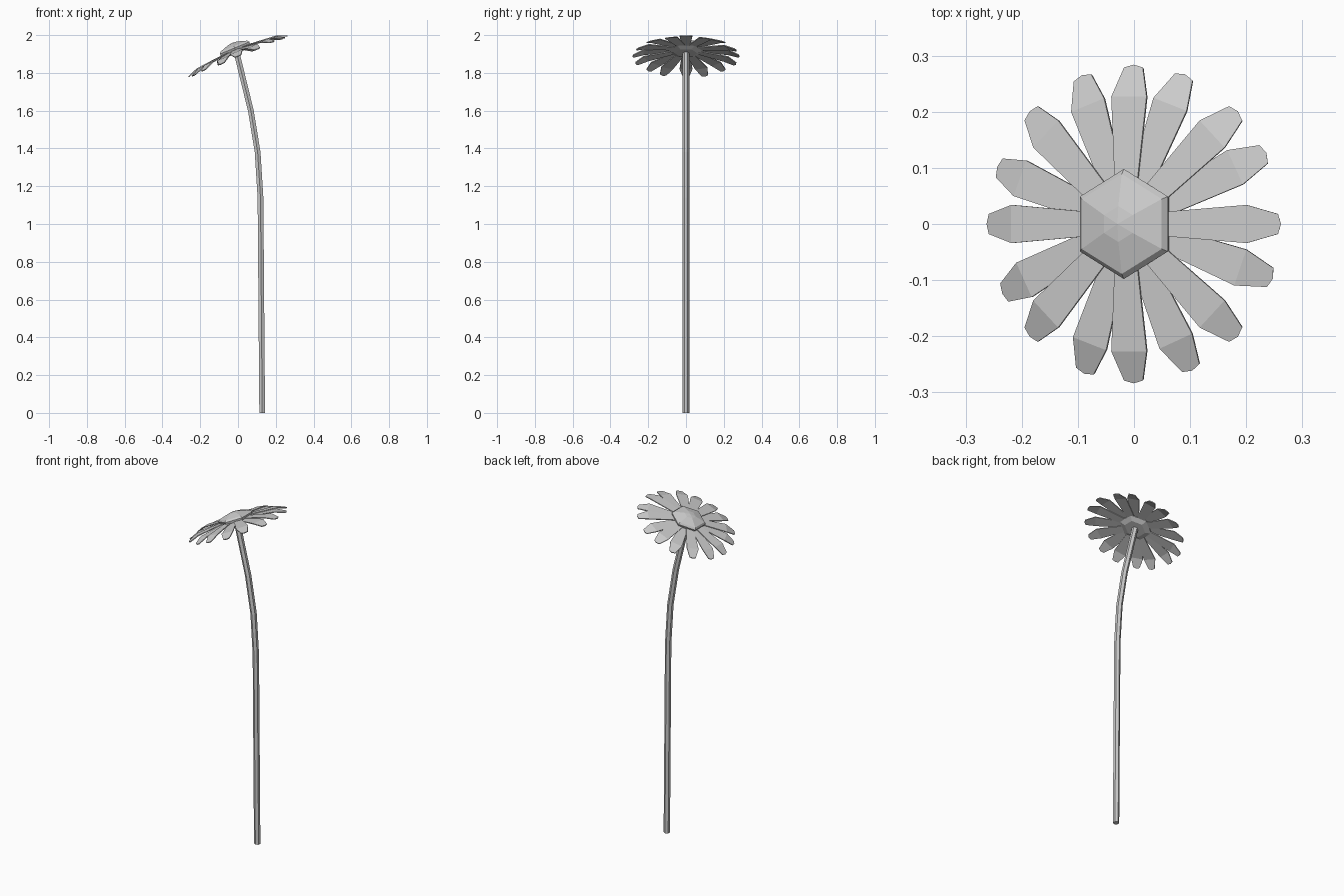
import bpy, bmesh, math
from mathutils import Vector, Matrix

cube = bpy.data.objects.get("Cube")
if cube:
    bpy.data.objects.remove(cube, do_unlink=True)

grey = bpy.data.materials.new("plain_grey")
grey.use_nodes = True
colour = (0.6, 0.6, 0.6, 1)
grey.diffuse_color = colour
grey.node_tree.nodes["Principled BSDF"].inputs["Base Color"].default_value = colour

# Flower head frame: tilted so its face leans towards -x
HEAD = Matrix.Translation((-0.018, 0, 1.932)) @ Matrix.Rotation(math.radians(-22.5), 4, 'Y')


def finish(name, bm, matrix=Matrix()):
    bmesh.ops.recalc_face_normals(bm, faces=bm.faces)
    bm.transform(matrix)
    mesh = bpy.data.meshes.new(name)
    bm.to_mesh(mesh)
    bm.free()
    mesh.materials.append(grey)
    obj = bpy.data.objects.new(name, mesh)
    bpy.context.collection.objects.link(obj)
    return obj


def hexagon(bm, radius, place):
    angles = [math.radians(30 + 60 * k) for k in range(6)]
    return [bm.verts.new(place @ Vector((radius * math.cos(a), radius * math.sin(a), 0)))
            for a in angles]


def bridge(bm, low, high):
    for k in range(6):
        n = (k + 1) % 6
        bm.faces.new((low[k], low[n], high[n], high[k]))


# Stem: six-sided tube along a bent path
path = [Vector((x, 0, z)) for x, z in
        [(0.128, 0), (0.119, 1.14), (0.104, 1.38), (0.068, 1.6), (-0.008, 1.91)]]
bm = bmesh.new()
rings = []
for i, p in enumerate(path):
    d = (path[min(i + 1, len(path) - 1)] - path[max(i - 1, 0)]).normalized()
    tilt = math.atan2(d.x, d.z) if i else 0
    place = Matrix.Translation(p) @ Matrix.Rotation(tilt, 4, 'Y')
    rings.append(hexagon(bm, 0.0175, place))
for low, high in zip(rings, rings[1:]):
    bridge(bm, low, high)
bm.faces.new(rings[0])
bm.faces.new(rings[-1])
finish("stem", bm)

# Flower centre: bevelled hexagonal button with a shallow dome
bm = bmesh.new()
rings = [hexagon(bm, r, Matrix.Translation((0, 0, h))) for r, h in
         [(0.06, -0.03), (0.092, -0.018), (0.098, 0), (0.089, 0.01), (0.032, 0.026)]]
for low, high in zip(rings, rings[1:]):
    bridge(bm, low, high)
bm.faces.new(rings[0])
apex = bm.verts.new((0, 0, 0.03))
for k in range(6):
    bm.faces.new((rings[-1][k], rings[-1][(k + 1) % 6], apex))
finish("flower_centre", bm, HEAD)


# Petals: narrow at the base, widest at the shoulder, with a drooping blunt tip
def petal(name, angle, lift):
    bm = bmesh.new()
    rows = []
    for r, half, h in [(0.04, 0.019, -0.006), (0.227, 0.034, -0.023), (0.279, 0.018, -0.044)]:
        rows.append([bm.verts.new((r, s * half, h + lift)) for s in (-1, 1)])
    for a, b in zip(rows, rows[1:]):
        bm.faces.new((a[0], b[0], b[1], a[1]))
    point = bm.verts.new((0.284, 0, -0.046 + lift))
    bm.faces.new((rows[-1][0], point, rows[-1][1]))
    obj = finish(name, bm, HEAD @ Matrix.Rotation(math.radians(angle), 4, 'Z'))
    solid = obj.modifiers.new("thickness", 'SOLIDIFY')
    solid.thickness = 0.005
    solid.offset = -1


# Main petals are evenly spaced, those between them are slightly turned and lower
for k in range(8):
    petal(f"main_petal_{k + 1}", 45 * k, 0)
for k, turn in enumerate([4, 2.5, -1.5, 1.5, 3.5, 2.5, 0.5, 2.5]):
    petal(f"between_petal_{k + 1}", 45 * k + 22.5 + turn, -0.004)
